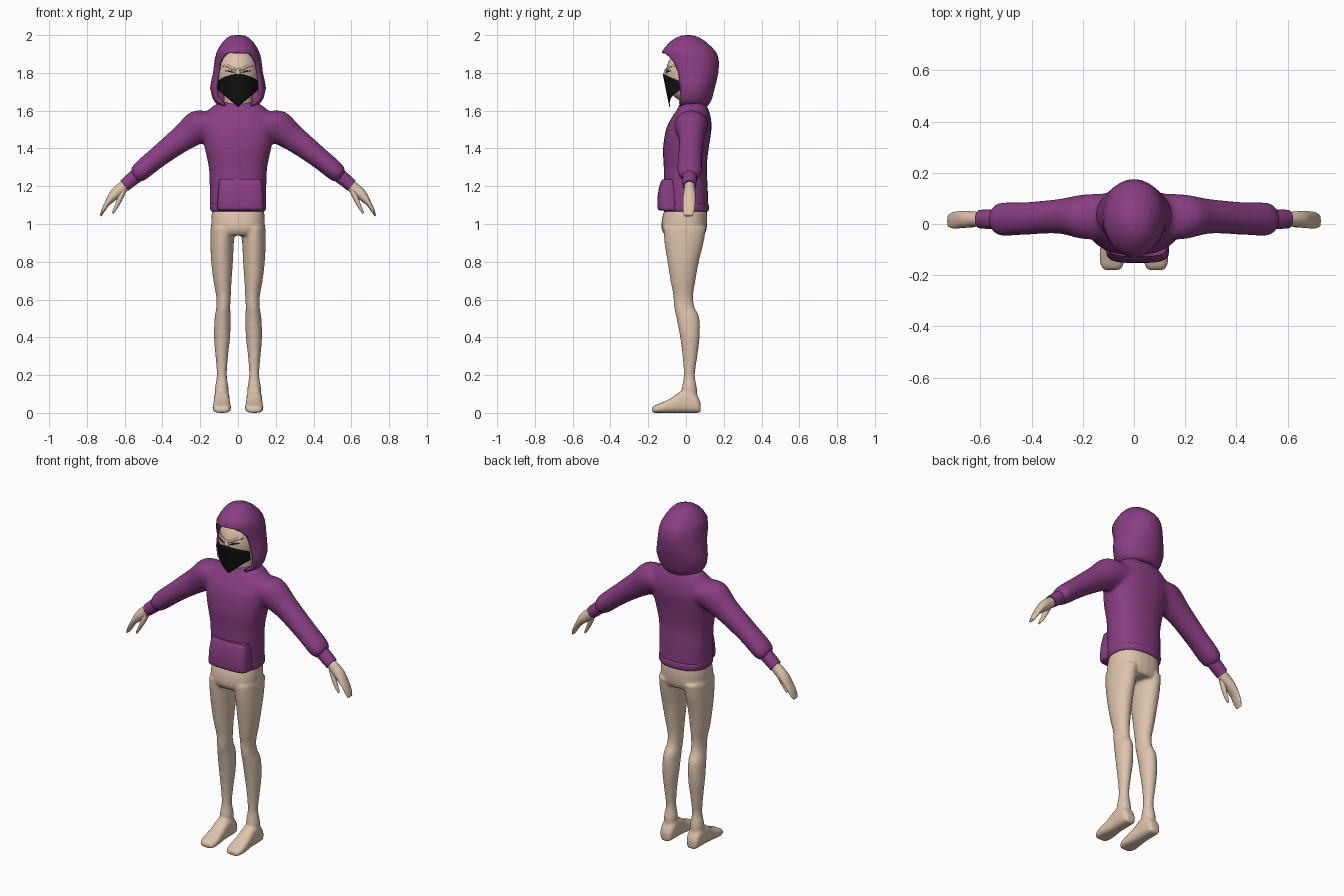
import bpy
import bmesh
from math import sin, cos, pi, sqrt, radians
from mathutils import Vector

default_cube = bpy.data.objects.get("Cube")
if default_cube:
    bpy.data.objects.remove(default_cube)

X, Y, Z = Vector((1, 0, 0)), Vector((0, 1, 0)), Vector((0, 0, 1))
ARM_UP = Vector((0.6, 0, 0.8))      # across the sleeve, seen from the front


def make_material(name, color):
    mat = bpy.data.materials.new(name)
    mat.use_nodes = True
    mat.diffuse_color = (*color, 1)
    mat.node_tree.nodes["Principled BSDF"].inputs["Base Color"].default_value = (*color, 1)
    return mat


PURPLE = make_material("purple cloth", (0.25, 0.048, 0.225))
SKIN = make_material("skin", (0.73, 0.55, 0.41))
BLACK = make_material("black cloth", (0.006, 0.006, 0.006))
DARK = make_material("dark eye", (0.03, 0.02, 0.02))


def finish(name, bm, mat, mirror=False, voxel=0, smoothing=6, thickness=0):
    """Turn a bmesh into a named, smooth-shaded object with its modifiers."""
    bmesh.ops.remove_doubles(bm, verts=bm.verts, dist=0.0001)
    bmesh.ops.recalc_face_normals(bm, faces=bm.faces)
    mesh = bpy.data.meshes.new(name)
    bm.to_mesh(mesh)
    bm.free()
    mesh.materials.append(mat)
    obj = bpy.data.objects.new(name, mesh)
    bpy.context.collection.objects.link(obj)
    bpy.ops.object.select_all(action="DESELECT")
    obj.select_set(True)
    bpy.context.view_layer.objects.active = obj
    bpy.ops.object.shade_smooth_by_angle(angle=radians(50))
    if mirror:
        obj.modifiers.new("mirror", "MIRROR").use_mirror_merge = False
    if thickness:
        shell = obj.modifiers.new("thickness", "SOLIDIFY")
        shell.thickness = thickness
        shell.offset = -1
    if voxel:
        # Fuse overlapping volumes, then relax the joins
        remesh = obj.modifiers.new("fuse", "REMESH")
        remesh.mode = "VOXEL"
        remesh.voxel_size = voxel
        remesh.use_smooth_shade = True
        relax = obj.modifiers.new("relax", "SMOOTH")
        relax.factor = 0.5
        relax.iterations = smoothing
    return obj


def interpolate(rows, steps):
    """Catmull-Rom rows between the given ones."""
    result = []
    for i in range(len(rows) - 1):
        quads = zip(rows[max(i - 1, 0)], rows[i], rows[i + 1], rows[min(i + 2, len(rows) - 1)])
        quads = list(quads)
        for s in range(steps):
            t = s / steps
            result.append([b + 0.5 * t * (c - a + t * (2 * a - 5 * b + 4 * c - d
                           + t * (3 * (b - c) + d - a))) for a, b, c, d in quads])
    return result + [list(rows[-1])]


def loft(bm, rows, u_axis, v_axis, side=1, power=1.0, sides=24, steps=4):
    """Closed tube through rows of (x, y, z, u radius, v radius)."""
    def bend(value):
        return (1 if value > 0 else -1) * abs(value) ** power

    rings = []
    for x, y, z, ru, rv in interpolate(rows, steps):
        ring = []
        for k in range(sides):
            angle = 2 * pi * k / sides
            p = Vector((x, y, z)) + u_axis * ru * bend(cos(angle)) + v_axis * rv * bend(sin(angle))
            p.x *= side
            ring.append(bm.verts.new(p))
        rings.append(ring)
    for low, high in zip(rings, rings[1:]):
        for k in range(sides):
            n = (k + 1) % sides
            bm.faces.new((low[k], low[n], high[n], high[k]))
    bm.faces.new(rings[0])
    bm.faces.new(rings[-1])


def upright(rows, x=0):
    """Rows of (z, half width, front y, back y) as loft rows."""
    return [(x, (f + b) / 2, z, w, (b - f) / 2) for z, w, f, b in rows]


def grid(bm, rows):
    verts = [[bm.verts.new(p) for p in row] for row in rows]
    for low, high in zip(verts, verts[1:]):
        for k in range(len(low) - 1):
            bm.faces.new((low[k], low[k + 1], high[k + 1], high[k]))
    return verts


# Hooded top: torso and both sleeves fused
TORSO = [(1.085, 0.148, -0.118, 0.118), (1.2, 0.15, -0.118, 0.115), (1.3, 0.155, -0.118, 0.11),
         (1.4, 0.176, -0.122, 0.12), (1.5, 0.195, -0.106, 0.135), (1.56, 0.185, -0.078, 0.132),
         (1.61, 0.15, -0.045, 0.118), (1.645, 0.1, -0.03, 0.1)]
SLEEVE = [(0.08, 0.03, 1.53, 0.09, 0.08), (0.19, 0.028, 1.522, 0.088, 0.092),
          (0.292, 0.03, 1.455, 0.068, 0.071), (0.42, 0.022, 1.358, 0.064, 0.057),
          (0.505, 0.019, 1.288, 0.066, 0.053), (0.535, 0.019, 1.262, 0.058, 0.046),
          (0.55, 0.019, 1.25, 0.04, 0.032)]
bm = bmesh.new()
loft(bm, upright(TORSO), X, Y, power=0.85)
for side in (1, -1):
    loft(bm, SLEEVE, Y, ARM_UP, side)
finish("hoodie_body", bm, PURPLE, voxel=0.01, smoothing=8)

# Ribbed hem and cuffs
bm = bmesh.new()
loft(bm, upright([(1.066, 0.14, -0.116, 0.115), (1.075, 0.146, -0.121, 0.121),
                  (1.1, 0.148, -0.121, 0.121), (1.108, 0.144, -0.115, 0.115)]),
     X, Y, power=0.85, sides=40)
finish("hem", bm, PURPLE)
bm = bmesh.new()
loft(bm, [(0.53, 0.019, 1.262, 0.038, 0.038), (0.57, 0.019, 1.23, 0.038, 0.036),
          (0.602, 0.019, 1.203, 0.036, 0.034)], Y, ARM_UP)
finish("cuff", bm, PURPLE, mirror=True)

# Front pouch pocket
bm = bmesh.new()
loft(bm, upright([(1.072, 0.118, -0.138, -0.03), (1.085, 0.123, -0.151, -0.03),
                  (1.15, 0.121, -0.15, -0.03), (1.21, 0.116, -0.138, -0.03),
                  (1.235, 0.112, -0.126, -0.04)], x=0.014), X, Y, power=0.55, sides=40)
finish("pocket", bm, PURPLE)

# Hood: rows of z, half width, front y, back y, half angle of the face opening
HOOD = [(1.625, 0.1, -0.06, 0.115, 0.75), (1.645, 0.122, -0.07, 0.13, 0.9),
        (1.67, 0.137, -0.08, 0.14, 1.0), (1.72, 0.148, -0.08, 0.152, 0.95),
        (1.76, 0.141, -0.09, 0.163, 0.96), (1.8, 0.132, -0.1, 0.171, 0.98),
        (1.85, 0.126, -0.12, 0.175, 0.93), (1.88, 0.122, -0.126, 0.171, 0.77),
        (1.903, 0.115, -0.129, 0.163, 0.5), (1.908, 0.114, -0.129, 0.161, 0),
        (1.935, 0.1, -0.112, 0.138, 0), (1.965, 0.08, -0.085, 0.105, 0),
        (1.985, 0.06, -0.055, 0.075, 0), (1.997, 0.035, -0.025, 0.045, 0),
        (2.0, 0.012, 0, 0.02, 0)]
COLUMNS = 36
bm = bmesh.new()
rows = []
for z, w, f, b, gap in HOOD:
    angles = [gap + (2 * pi - 2 * gap) * k / COLUMNS for k in range(COLUMNS + 1)]
    rows.append([(w * sin(a), (f + b) / 2 - (b - f) / 2 * cos(a), z) for a in angles])
crown = grid(bm, rows)[-1]
bm.faces.new(crown[:-1])
finish("hood", bm, PURPLE, thickness=0.014)

# Head and neck
HEAD_CENTER, HEAD_SIZE = Vector((0, 0.02, 1.79)), Vector((0.11, 0.127, 0.15))


def ellipsoid(bm, center, size):
    ball = bmesh.ops.create_uvsphere(bm, u_segments=32, v_segments=20, radius=1)["verts"]
    for v in ball:
        v.co = center + v.co * size


def face_y(x, z):
    """Front surface of the head."""
    dx, dz = x / HEAD_SIZE.x, (z - HEAD_CENTER.z) / HEAD_SIZE.z
    return HEAD_CENTER.y - HEAD_SIZE.y * sqrt(max(0, 1 - dx * dx - dz * dz))


bm = bmesh.new()
ellipsoid(bm, HEAD_CENTER, HEAD_SIZE)
loft(bm, upright([(1.58, 0.08, -0.03, 0.1), (1.64, 0.076, -0.036, 0.09),
                  (1.72, 0.076, -0.05, 0.09)]), X, Y)
finish("head", bm, SKIN)

# Nose bridge and frowning brows
bm = bmesh.new()
ellipsoid(bm, Vector((0, -0.103, 1.79)), Vector((0.014, 0.016, 0.035)))
for side in (1, -1):
    brow = [(x, face_y(x, z), z, 0.005, r) for x, z, r in
            ((0.008, 1.815, 0.004), (0.03, 1.824, 0.008), (0.06, 1.838, 0.007), (0.082, 1.835, 0.003))]
    loft(bm, brow, Y, Z, side, sides=12)
finish("brows_and_nose", bm, SKIN)

# Narrow eyes as thin curved plates
bm = bmesh.new()
outline = [(0.02, 1.803, 0.001), (0.034, 1.807, 0.004), (0.05, 1.81, 0.004), (0.068, 1.812, 0.001)]
grid(bm, [[(x, face_y(x, z) - 0.003, z + sign * h) for x, z, h in outline] for sign in (-1, 1)])
finish("eye", bm, DARK, mirror=True, thickness=0.004)

# Pointed face mask
bm = bmesh.new()
rows = []
for j in range(9):
    row = []
    for i in range(21):
        u = i / 10 - 1
        top = 1.795 - 0.037 * u * u
        z = top + (1.62 + 0.09 * abs(u) - top) * j / 8
        row.append((0.102 * u, -0.119 + 0.072 * abs(u) ** 2.5 + 0.2 * (1.795 - z), z))
    rows.append(row)
grid(bm, rows)
finish("face_mask", bm, BLACK, thickness=0.004)

# Hands: mitten of fingers plus thumb
bm = bmesh.new()
loft(bm, [(0.575, 0.019, 1.222, 0.026, 0.026), (0.62, 0.019, 1.185, 0.029, 0.031),
          (0.66, 0.018, 1.15, 0.033, 0.027), (0.692, 0.016, 1.11, 0.033, 0.016),
          (0.714, 0.014, 1.072, 0.03, 0.011), (0.727, 0.012, 1.043, 0.021, 0.005)], Y, ARM_UP)
loft(bm, [(0.605, 0.01, 1.18, 0.016, 0.018), (0.625, 0.004, 1.135, 0.016, 0.016),
          (0.643, 0, 1.095, 0.013, 0.011), (0.664, -0.002, 1.057, 0.007, 0.006)],
     Y, ARM_UP, sides=16)
finish("hand", bm, SKIN, mirror=True)

# Lower body: hips, legs and feet fused
HIPS = [(0.94, 0.128, -0.11, 0.095), (0.965, 0.14, -0.127, 0.107), (1.0, 0.142, -0.13, 0.112),
        (1.05, 0.14, -0.122, 0.112), (1.1, 0.132, -0.104, 0.105)]
# Rows of z, inner x, outer x, front y, back y
LEG = [(0.05, 0.052, 0.122, -0.03, 0.06), (0.13, 0.05, 0.122, -0.022, 0.058),
       (0.2, 0.059, 0.112, -0.012, 0.047), (0.3, 0.053, 0.119, -0.018, 0.06),
       (0.4, 0.042, 0.127, -0.031, 0.072), (0.5, 0.039, 0.124, -0.05, 0.071),
       (0.56, 0.041, 0.115, -0.063, 0.045), (0.62, 0.038, 0.116, -0.067, 0.038),
       (0.7, 0.034, 0.13, -0.082, 0.05), (0.8, 0.027, 0.142, -0.098, 0.068),
       (0.9, 0.022, 0.146, -0.114, 0.093), (0.98, 0.015, 0.145, -0.12, 0.107)]
# Rows of y, half width, height
FOOT = [(0.078, 0.026, 0.05), (0.06, 0.038, 0.09), (0.02, 0.042, 0.12), (-0.03, 0.042, 0.112),
        (-0.08, 0.045, 0.078), (-0.13, 0.049, 0.054), (-0.165, 0.043, 0.04), (-0.18, 0.03, 0.028)]
bm = bmesh.new()
loft(bm, upright(HIPS), X, Y, power=0.85)
for side in (1, -1):
    leg = [((i + o) / 2, (f + b) / 2, z, (o - i) / 2, (b - f) / 2) for z, i, o, f, b in LEG]
    loft(bm, leg, X, Y, side)
    loft(bm, [(0.086, y, h / 2, w, h / 2) for y, w, h in FOOT], X, Z, side, power=0.7)
finish("legs_and_feet", bm, SKIN, voxel=0.008, smoothing=4)
